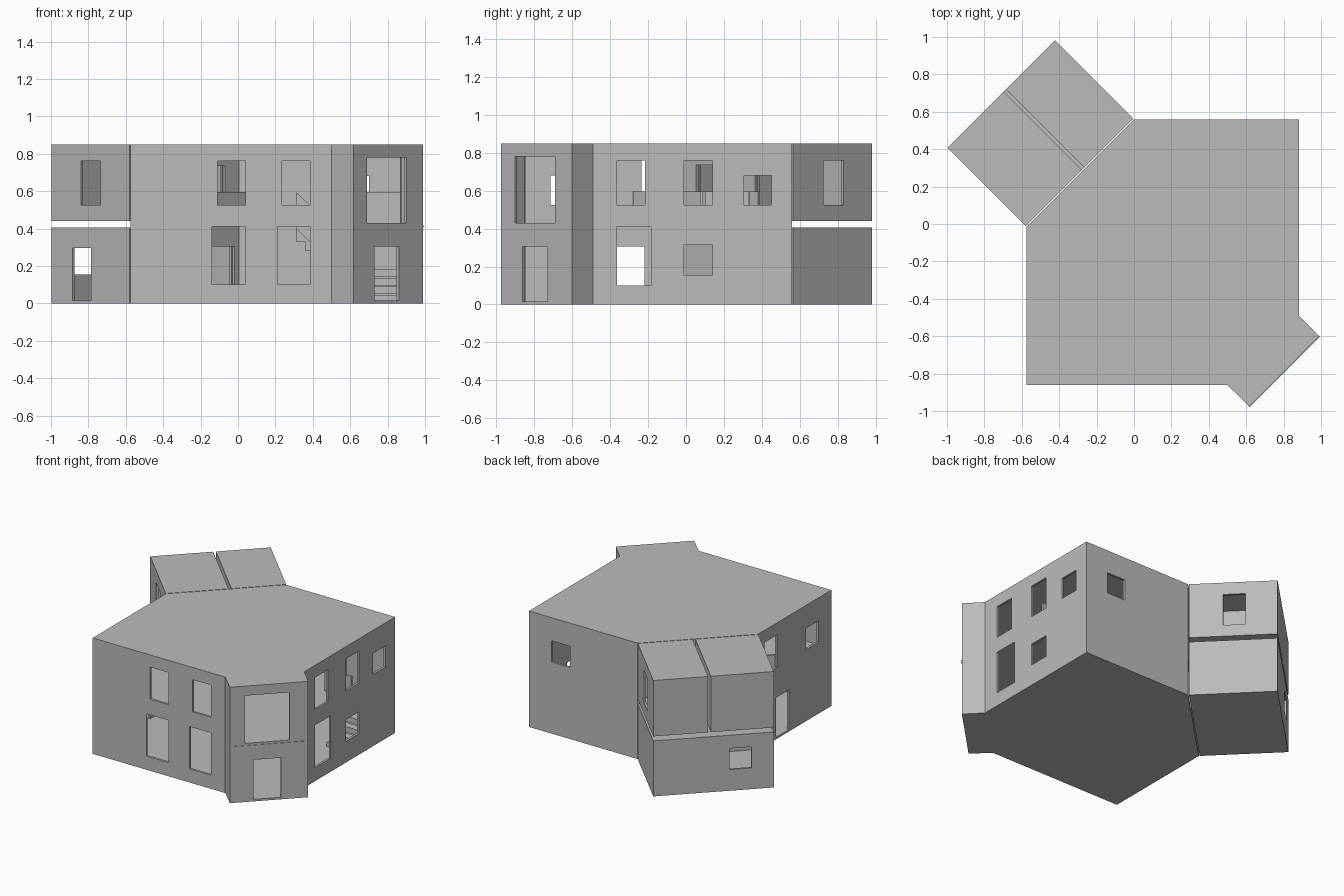
import bpy, bmesh
from mathutils import Vector

if "Cube" in bpy.data.objects:
    bpy.data.objects.remove(bpy.data.objects["Cube"])

T = 0.016      # wall thickness
S = 0.015      # slab thickness

grey = bpy.data.materials.new("mid_grey")
grey.diffuse_color = (0.5, 0.5, 0.5, 1)
grey.use_nodes = True
grey.node_tree.nodes["Principled BSDF"].inputs["Base Color"].default_value = grey.diffuse_color


def make_object(name, bm):
    bmesh.ops.remove_doubles(bm, verts=bm.verts, dist=1e-5)
    mesh = bpy.data.meshes.new(name)
    bm.to_mesh(mesh)
    bm.free()
    mesh.materials.append(grey)
    ob = bpy.data.objects.new(name, mesh)
    bpy.context.collection.objects.link(ob)
    return ob


def thicken(ob, t=T):
    m = ob.modifiers.new("thickness", 'SOLIDIFY')
    m.thickness = t
    m.offset = -1


def wall(name, p, q, z0, z1, openings=()):
    """Upright wall p->q; openings are (from, to, bottom, top) in x, or in y on side walls."""
    p, q = Vector(p), Vector(q)
    ax = 0 if abs(q.x - p.x) > 0.05 else 1
    holes = []
    for a, b, lo, hi in openings:
        u = sorted((k - p[ax]) / (q[ax] - p[ax]) for k in (a, b))
        holes.append((u[0], u[1], max(lo, z0), hi))
    us = sorted({0.0, 1.0} | {h[i] for h in holes for i in (0, 1)})
    zs = sorted({z0, z1} | {h[i] for h in holes for i in (2, 3)})
    bm = bmesh.new()
    for u0, u1 in zip(us, us[1:]):
        for a, b in zip(zs, zs[1:]):
            um, zm = (u0 + u1) / 2, (a + b) / 2
            if any(h[0] < um < h[1] and h[2] < zm < h[3] for h in holes):
                continue
            pts = [(u0, a), (u1, a), (u1, b), (u0, b)]
            bm.faces.new([bm.verts.new((*p.lerp(q, u), z)) for u, z in pts])
    thicken(make_object(name, bm))


def slab(name, pts, z0, z1, inset=0.0):
    bm = bmesh.new()
    f = bm.faces.new([bm.verts.new((x, y, z0)) for x, y in pts])
    if inset:
        rim = bmesh.ops.inset_region(bm, faces=[f], thickness=inset)['faces']
        bmesh.ops.delete(bm, geom=rim, context='FACES')
    res = bmesh.ops.extrude_face_region(bm, geom=bm.faces[:])
    bmesh.ops.translate(bm, vec=(0, 0, z1 - z0),
                        verts=[v for v in res['geom'] if isinstance(v, bmesh.types.BMVert)])
    bmesh.ops.recalc_face_normals(bm, faces=bm.faces)
    make_object(name, bm)


def block(name, x0, x1, y0, y1, z0, z1):
    slab(name, [(x0, y0), (x1, y0), (x1, y1), (x0, y1)], z0, z1)


def room(name, pts, z0, z1, openings):
    """Hollow room with base, roof and one wall for each outline edge."""
    slab(name + "_base", pts, z0, z0 + S)
    slab(name + "_roof", pts, z1 - S, z1)
    for i, p in enumerate(pts):
        wall(f"{name}_wall_{i + 1}", p, pts[(i + 1) % len(pts)],
             z0 + S, z1 - S, openings.get(i, ()))


# main house with porch corner at front right
E = 0.882
inner_doors = [(-0.495, -0.39, 0.435, 0.735), (-0.185, -0.08, 0.435, 0.735),
               (-0.15, -0.03, 0, 0.305)]
house = [(-0.575, -0.862), (0.5, -0.862), (0.617, -0.975), (0.99, -0.6),
         (E, -0.49), (E, 0.56), (0.0, 0.56), (-0.575, -0.015)]
room("house", house, 0, 0.85, {
    0: [(-0.11, 0.04, 0.525, 0.76), (0.235, 0.385, 0.525, 0.76),
        (-0.14, 0.04, 0.1, 0.41), (0.21, 0.385, 0.1, 0.41)],
    2: [(0.69, 0.9, 0.415, 0.78), (0.73, 0.86, 0, 0.305)],
    4: [(-0.365, -0.215, 0.525, 0.76), (-0.01, 0.14, 0.525, 0.76),
        (0.305, 0.45, 0.525, 0.68), (-0.365, -0.185, 0.1, 0.41),
        (-0.01, 0.14, 0.155, 0.315)],
    5: [(0.55, 0.7, 0.525, 0.68)],
    6: inner_doors,
    7: [(-0.235, -0.09, 0.525, 0.76), (-0.715, -0.57, 0.525, 0.68),
        (-0.37, -0.22, 0, 0.305)],
})

# upper floor with a stairwell notch in the back right corner
slab("upper_floor", house[:5] + [(E, 0.1), (0.65, 0.1), (0.65, 0.33), (0.31, 0.33),
                                 (0.31, 0.56)] + house[6:], 0.413, 0.43, inset=0.01)
# thin ledge on the porch
slab("porch_ledge", [(0.617, -0.979), (0.994, -0.602), (0.987, -0.595), (0.61, -0.972)],
     0.408, 0.415)

# stairs: lower flight, landing, upper flight
for i in range(4):
    y = 0.1 + i * 0.0575
    block(f"lower_step_{i + 1}", 0.65, 0.866, y, y + 0.0575, 0.045 * i + 0.005, 0.045 * (i + 1))
block("landing", 0.57, 0.866, 0.33, 0.544, 0.155, 0.18)
for i in range(5):
    x = 0.57 - i * 0.052
    block(f"upper_step_{i + 1}", x - 0.052, x, 0.33, 0.544, 0.13 + 0.05 * i, 0.23 + 0.05 * i)

# half-height guards: stairwell, gallery, stair slope
wall("stairwell_guard_side", (0.65, 0.1), (0.65, 0.33), 0.43, 0.595)
wall("stairwell_guard_front", (0.866, 0.09), (0.65, 0.09), 0.43, 0.595)
wall("gallery_guard", (-0.54, -0.28), (0.12, 0.38), 0.43, 0.595)
bm = bmesh.new()
bm.faces.new([bm.verts.new((x, 0.32, z)) for x, z in
              [(0.31, 0.4), (0.57, 0.15), (0.57, 0.35), (0.31, 0.595)]])
thicken(make_object("stair_guard", bm))

# rotated wing: one lower room, two upper rooms with a slot between
D = Vector((-0.004, 0.004))                      # gap to the main house
A, B = Vector((-0.575, -0.015)) + D, Vector((0.0, 0.56)) + D
out = Vector((-0.418, 0.418))


def wing_outline(t0, t1):
    a, b = A.lerp(B, t0), A.lerp(B, t1)
    return [a, b, b + out, a + out]


room("wing_lower", wing_outline(0, 1), 0, 0.407, {
    0: [(-0.155, -0.035, 0, 0.305)],
    2: [(-0.89, -0.785, 0.155, 0.31)],
    3: [(-0.885, -0.785, 0, 0.295)],
})
room("wing_upper_left", wing_outline(0, 0.522), 0.44, 0.85, {
    0: [(-0.5, -0.395, 0.44, 0.735)],
    3: [(-0.84, -0.735, 0.525, 0.76)],
})
room("wing_upper_right", wing_outline(0.545, 1), 0.44, 0.85, {
    0: [(-0.19, -0.085, 0.44, 0.735)],
    1: [(-0.27, -0.165, 0.525, 0.76)],
})
